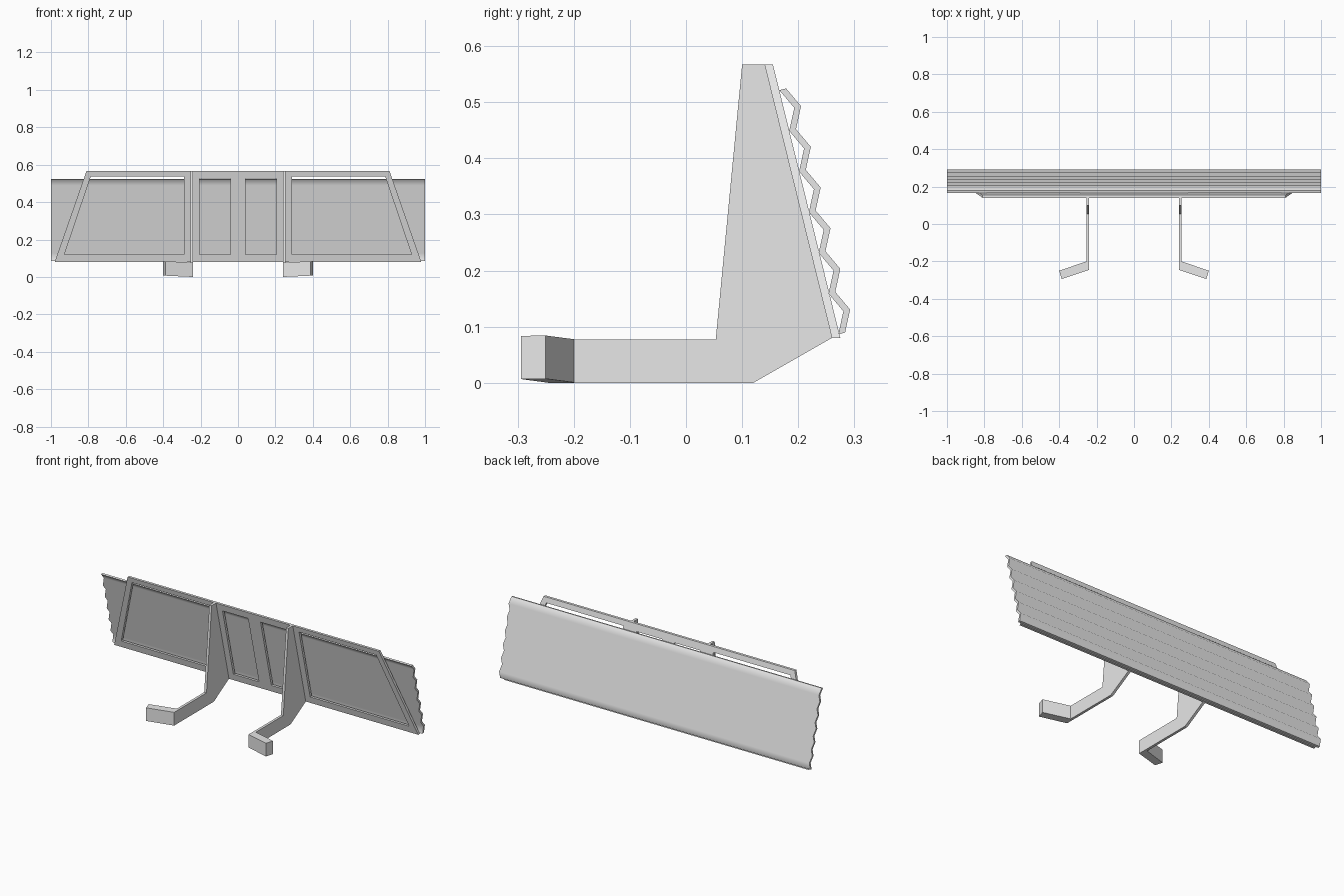
import bpy
import bmesh
from math import radians

cube = bpy.data.objects.get("Cube")
if cube:
    bpy.data.objects.remove(cube, do_unlink=True)

grey = bpy.data.materials.new("light grey metal")
grey.use_nodes = True
grey.diffuse_color = (0.8, 0.8, 0.8, 1)
grey.node_tree.nodes["Principled BSDF"].inputs["Base Color"].default_value = (0.8, 0.8, 0.8, 1)


def prism(name, loops, near, far, smooth=False):
    """Solid between two placements of a flat outline; extra loops are holes."""
    bm = bmesh.new()
    caps = ([], [])
    for loop in loops:
        a = [bm.verts.new(near(*p)) for p in loop]
        b = [bm.verts.new(far(*p)) for p in loop]
        n = len(loop)
        for i in range(n):
            j = (i + 1) % n
            bm.faces.new((a[i], a[j], b[j], b[i]))
            caps[0].append(bm.edges.get((a[i], a[j])))
            caps[1].append(bm.edges.get((b[i], b[j])))
    for edges in caps:
        bmesh.ops.triangle_fill(bm, edges=edges, use_beauty=True)
    bmesh.ops.recalc_face_normals(bm, faces=bm.faces[:])
    mesh = bpy.data.meshes.new(name)
    bm.to_mesh(mesh)
    bm.free()
    mesh.materials.append(grey)
    obj = bpy.data.objects.new(name, mesh)
    bpy.context.collection.objects.link(obj)
    if smooth:
        bpy.ops.object.select_all(action="DESELECT")
        obj.select_set(True)
        bpy.context.view_layer.objects.active = obj
        bpy.ops.object.shade_smooth_by_angle(angle=radians(60))
    return obj


# Leaning frame with two square slots and two slanted windows
TOP, BOTTOM = 0.567, 0.08


def lean(z):
    return 0.14 + (TOP - z) * 0.12 / (TOP - BOTTOM)


loops = [[(-0.98, BOTTOM), (0.98, BOTTOM), (0.81, TOP), (-0.81, TOP)]]
for s in (-1, 1):
    loops.append([(s * 0.04, 0.12), (s * 0.205, 0.12), (s * 0.205, 0.527), (s * 0.04, 0.527)])
    loops.append([(s * 0.29, 0.12), (s * 0.928, 0.12), (s * 0.787, 0.537), (s * 0.29, 0.537)])
prism("frame", loops,
      lambda x, z: (x, lean(z), z),
      lambda x, z: (x, lean(z) + 0.015, z))

# Corrugated sheet behind the frame
outer, inner = [(0.1785, 0.5245)], [(0.1665, 0.5215)]
for k in range(6):
    dy, dz = 0.0175 * k, -0.0725 * k
    outer += [(0.205 + dy, 0.493 + dz), (0.196 + dy, 0.452 + dz)]
    inner += [(0.193 + dy, 0.49 + dz), (0.184 + dy, 0.449 + dz)]
prism("corrugated_sheet", [outer + inner[::-1]],
      lambda y, z: (-1, y, z),
      lambda y, z: (1, y, z), smooth=True)

# Support brackets with splayed feet
arm = [(-0.2, 0), (0.12, 0), (0.26, BOTTOM), (0.14, TOP),
       (0.1, TOP), (0.053, 0.077), (-0.2, 0.077)]
foot = [(0.24, -0.2), (0.24, -0.245), (0.387, -0.294), (0.4, -0.25), (0.255, -0.2)]
for side, s in (("right", -1), ("left", 1)):
    prism(side + "_bracket", [arm],
          lambda y, z: (s * 0.24, y, z),
          lambda y, z: (s * 0.255, y, z))
    prism(side + "_foot", [foot],
          lambda x, y: (s * x, y, (x - 0.24) * 0.045),
          lambda x, y: (s * x, y, 0.077 + (x - 0.24) * 0.045))
